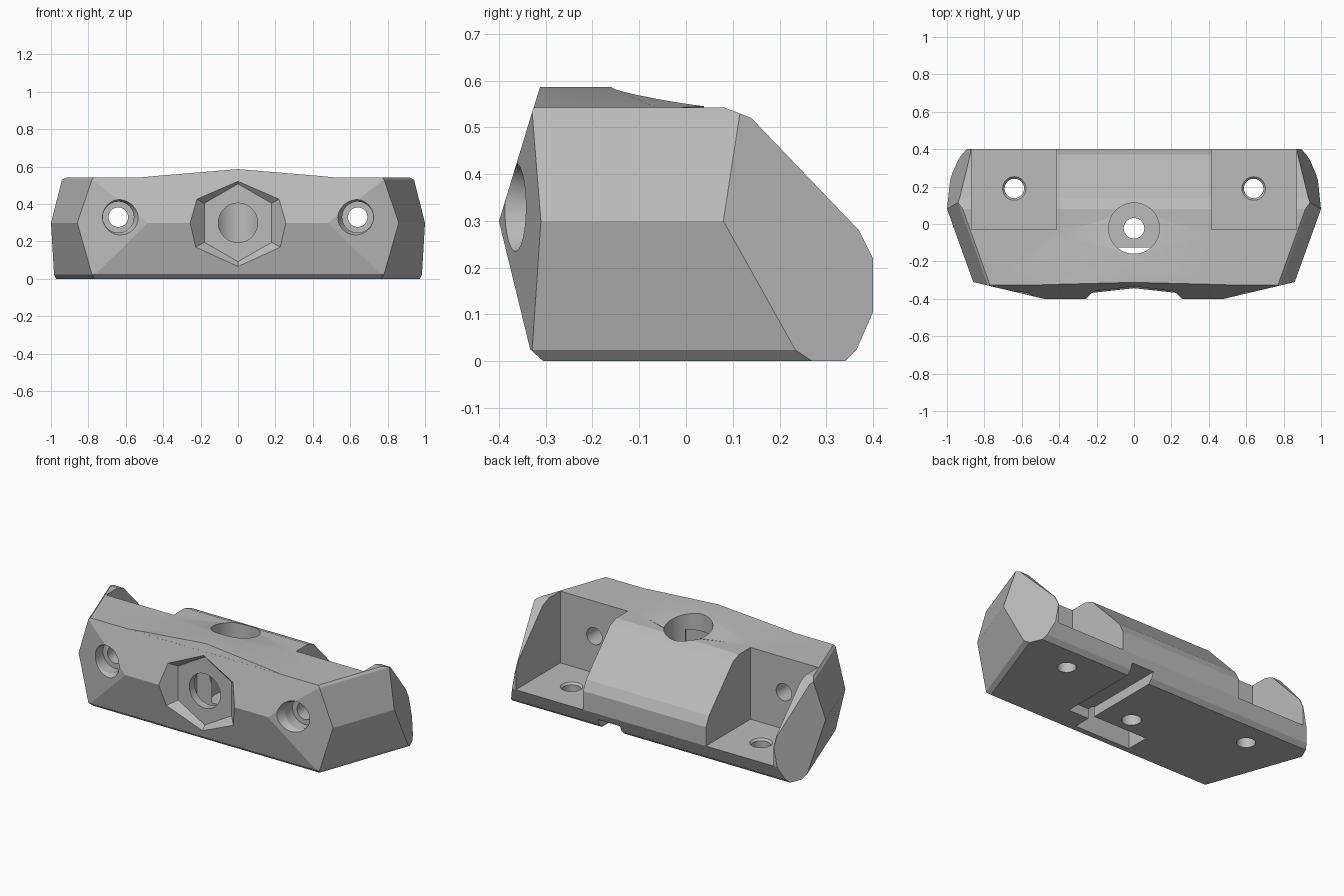
import bpy, bmesh, math
from mathutils import Vector, Matrix

old = bpy.data.objects.get("Cube")
if old:
    bpy.data.objects.remove(old, do_unlink=True)

grey = bpy.data.materials.new("plain grey")
grey.use_nodes = True
grey.diffuse_color = (0.5, 0.5, 0.5, 1)
grey.node_tree.nodes["Principled BSDF"].inputs["Base Color"].default_value = (0.5, 0.5, 0.5, 1)


def finish(name, bm):
    bmesh.ops.recalc_face_normals(bm, faces=bm.faces[:])
    mesh = bpy.data.meshes.new(name)
    bm.to_mesh(mesh)
    bm.free()
    mesh.materials.append(grey)
    ob = bpy.data.objects.new(name, mesh)
    bpy.context.collection.objects.link(ob)
    return ob


def trim(bm, a, b, c, d):
    """Keep the part where a*x + b*y + c*z <= d and close the cut."""
    n = Vector((a, b, c))
    bmesh.ops.bisect_plane(bm, geom=bm.verts[:] + bm.edges[:] + bm.faces[:], dist=1e-5,
                           plane_co=n * (d / n.length_squared), plane_no=n, clear_outer=True)
    rim = [e for e in bm.edges if e.is_boundary]
    if rim:
        bmesh.ops.holes_fill(bm, edges=rim, sides=0)


def box(name, x0, x1, y0, y1, z0, z1):
    bm = bmesh.new()
    bmesh.ops.create_cube(bm, size=1)
    bmesh.ops.scale(bm, vec=(x1 - x0, y1 - y0, z1 - z0), verts=bm.verts)
    bmesh.ops.translate(bm, vec=((x0 + x1) / 2, (y0 + y1) / 2, (z0 + z1) / 2), verts=bm.verts)
    return finish(name, bm)


def bore(name, axis, start, length, r1, r2=None, sides=48):
    """Round or polygonal cutter running from start along +y or +z."""
    bm = bmesh.new()
    bmesh.ops.create_cone(bm, cap_ends=True, segments=sides, radius1=r1,
                          radius2=r1 if r2 is None else r2, depth=length)
    bmesh.ops.translate(bm, vec=(0, 0, length / 2), verts=bm.verts)
    if axis == "Y":
        bmesh.ops.rotate(bm, cent=(0, 0, 0), matrix=Matrix.Rotation(-math.pi / 2, 3, "X"), verts=bm.verts)
    bmesh.ops.translate(bm, vec=start, verts=bm.verts)
    return finish(name, bm)


def combine(target, tool, operation):
    mod = target.modifiers.new(tool.name, "BOOLEAN")
    mod.operation, mod.solver, mod.object = operation, "EXACT", tool
    bpy.context.view_layer.objects.active = target
    bpy.ops.object.modifier_apply(modifier=mod.name)
    bpy.data.objects.remove(tool, do_unlink=True)


# Faceted outer block, trimmed by planes
bm = bmesh.new()
bmesh.ops.create_cube(bm, size=3)
for b, c, d in [
    (0, 1, 0.543), (0, -1, 0),            # top and base
    (-1, 0.304, 0.491), (-1, -0.244, 0.327),   # front, upper and lower
    (-1, -1.1, 0.305), (1, -1, 0.34),     # base chamfers
    (0.383, 1, 0.574), (1, 0.958, 0.638), (1, 0.5, 0.51), (1, 0, 0.4),  # sloping back
    (1, -0.4375, 0.354),
]:
    trim(bm, 0, b, c, d)
for s in (-1, 1):
    trim(bm, s * 0.237, -1, 0, 0.514)     # angled front corner
    trim(bm, s, -0.36, 0.31, 1.064)       # upper flank
    trim(bm, s, -0.36, -0.26, 0.893)      # lower flank
    trim(bm, s, 0.44, 0.187, 1.091)       # rear corner
    trim(bm, s, -0.36, 1, 1.43)           # top edge chamfer
    trim(bm, s, -0.36, -1, 0.875)         # base edge chamfer
body = finish("faceted_mount_body", bm)

# Low raised crown on top
bm = bmesh.new()
crown = [(0, -0.36, 0.587), (0, -0.165, 0.587), (0, 0.08, 0.547), (0, 0.06, 0.4)]
for s in (-1, 1):
    crown += [(s * 0.55, -0.36, 0.541), (s * 0.41, -0.06, 0.541),
              (s * 0.55, -0.36, 0.4), (s * 0.41, -0.06, 0.4)]
for p in crown:
    bm.verts.new(p)
bmesh.ops.convex_hull(bm, input=bm.verts[:])
trim(bm, 0, -1, 0.304, 0.4905)
combine(body, finish("crown", bm), "UNION")

# Rear pockets with screw holes
cutters = []
for s in (-1, 1):
    xs = sorted((s * 0.415, s * 0.87))
    cutters += [
        box("pocket", *xs, -0.03, 0.6, 0.105, 0.8),
        bore("floor_hole", "Z", (s * 0.64, 0.19, -0.1), 0.3, 0.052),
        bore("floor_hole_edge", "Z", (s * 0.64, 0.19, 0.093), 0.02, 0.052, 0.07),
        bore("front_hole", "Y", (s * 0.64, -0.5, 0.33), 0.6, 0.052),
        bore("counterbore", "Y", (s * 0.64, -0.5, 0.33), 0.23, 0.083),
        bore("counterbore_edge", "Y", (s * 0.64, -0.41, 0.33), 0.07, 0.118, 0.083),
    ]

# Central sockets, nut slot and cable channel
cutters += [
    bore("hex_recess", "Y", (0, -0.425, 0.3), 0.105, 0.323, 0.208, 6),
    bore("cross_bore", "Y", (0, -0.45, 0.3), 0.43, 0.105),
    bore("top_bore", "Z", (0, -0.023, 0.13), 0.6, 0.136),
    bore("base_hole", "Z", (0, -0.023, -0.1), 0.4, 0.055),
    box("nut_slot", -0.19, 0.19, -0.27, -0.125, -0.1, 0.48),
    box("cable_channel", 0.18, 0.33, -0.16, 0.6, -0.1, 0.06),
]
for tool in cutters:
    combine(body, tool, "DIFFERENCE")

# Smooth bores, crisp facets
bpy.ops.object.select_all(action="DESELECT")
body.select_set(True)
bpy.context.view_layer.objects.active = body
bpy.ops.object.shade_smooth_by_angle(angle=math.radians(10))
